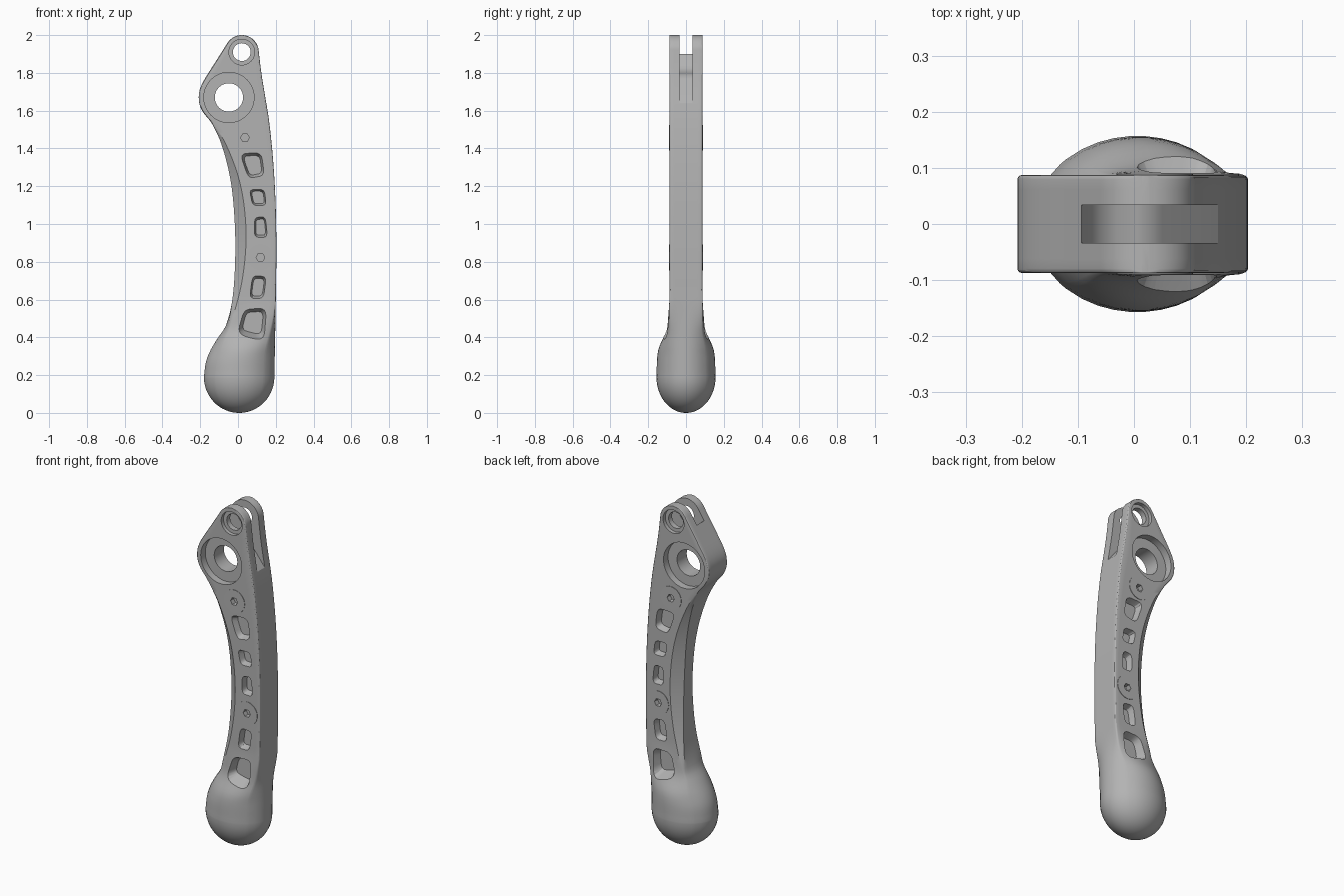
import bpy, bmesh, math
from mathutils import Vector

if "Cube" in bpy.data.objects:
    bpy.data.objects.remove(bpy.data.objects["Cube"], do_unlink=True)

metal = bpy.data.materials.new("satin_grey")
metal.use_nodes = True
GREY = (0.45, 0.45, 0.45, 1)
metal.diffuse_color = GREY
metal.node_tree.nodes["Principled BSDF"].inputs["Base Color"].default_value = GREY

HALF = 0.0875                       # half thickness of the flat arm
PIVOT, PIVOT_R = (0.02, 1.91), 0.09
BOSS = (-0.048, 1.67)
BALL_X, BALL_R = 0.006, 0.187

# Edge curves as (height, value)
LEFT = [(.19, -.181), (.27, -.17), (.33, -.147), (.4, -.105), (.46, -.065), (.6, -.03),
        (.81, -.015), (1.02, -.018), (1.235, -.04), (1.42, -.087), (1.535, -.14), (1.59, -.184),
        (1.63, -.203), (1.67, -.208), (1.71, -.203), (1.758, -.182), (1.86, -.118), (1.96, -.055)]
RIGHT = [(.19, .193), (.35, .196), (.6, .2), (.92, .203), (1.235, .193), (1.526, .167),
         (1.79, .125), (1.92, .109)]
THICK = [(.19, .157), (.33, .148), (.43, .108), (.52, .094), (.62, HALF), (2.0, HALF)]


def curve(pts, z):
    """Smooth interpolation through (height, value) points."""
    z = min(max(z, pts[0][0]), pts[-1][0])
    n = len(pts) - 1
    i = next(k for k in range(n) if z <= pts[k + 1][0])

    def slope(k):
        a, b = pts[max(k - 1, 0)], pts[min(k + 1, n)]
        return (b[1] - a[1]) / (b[0] - a[0])
    (z0, v0), (z1, v1) = pts[i], pts[i + 1]
    d = z1 - z0
    t = (z - z0) / d
    return (v0 * (1 + 2 * t) * (1 - t) ** 2 + v1 * t * t * (3 - 2 * t)
            + d * (slope(i) * t * (1 - t) ** 2 + slope(i + 1) * t * t * (t - 1)))


def section(z):
    """Closed cross-section: ellipse in the ball, rounded box along the arm."""
    left, right, h = curve(LEFT, z), curve(RIGHT, z), curve(THICK, z)
    if z < LEFT[0][0]:
        s = math.sqrt(max(1 - ((.19 - z) / .19) ** 2, 0))
        left, right, h = BALL_X - BALL_R * s, BALL_X + BALL_R * s, .157 * s
    top = math.sqrt(max(PIVOT_R ** 2 - (z - PIVOT[1]) ** 2, 0)) if z > PIVOT[1] else 0
    if z > 1.96:
        left = PIVOT[0] - max(top, .006)
    if z > 1.92:
        right = PIVOT[0] + max(top, .006)
    mid, half = (left + right) / 2, (right - left) / 2
    # small edge rounding, plus the long crescent chamfer on the inner edge
    b = min(.008, half * .3, h * .3)
    u = min(max((z - .45) / 1.08, 0), 1)
    scoop = math.sin(math.pi * u)
    corners = [(1, -1, b, b), (1, 1, b, b),
               (-1, 1, b + .05 * scoop, b + .04 * scoop), (-1, -1, b + .05 * scoop, b + .04 * scoop)]
    ring = []
    for i, (sx, sy, bx, by) in enumerate(corners):
        arc = []
        for k in range(4):
            a = math.radians(30 * k)
            c, s = (math.cos(a), math.sin(a)) if sx * sy > 0 else (math.sin(a), math.cos(a))
            flat = (k / 3, 1 - k / 3) if sx * sy < 0 else (1 - k / 3, k / 3)
            m = min(scoop * 3, 1) if sx < 0 else 0
            c, s = c + (flat[0] - c) * m, s + (flat[1] - s) * m
            arc.append(Vector((sx * (half - bx + bx * c), sy * (h - by + by * s))))
        ring.append(arc)
    pts = []
    for i, arc in enumerate(ring):
        pts += arc
        nxt = ring[(i + 1) % 4][0]
        pts += [arc[-1].lerp(nxt, k / 9) for k in range(1, 9)]
    w = min(max((.6 - z) / .3, 0), 1)
    w = w * w * (3 - 2 * w)
    out = []
    for p in pts:
        x, y = p.x / half, p.y / h
        ex, ey = x * math.sqrt(1 - y * y / 2), y * math.sqrt(1 - x * x / 2)
        out.append((mid + half * (x + (ex - x) * w), h * (y + (ey - y) * w), z))
    return out


def loft(bm, rings):
    """Skin a list of closed rings and cap both ends."""
    vs = [[bm.verts.new(p) for p in r] for r in rings]
    n = len(vs[0])
    for a, b in zip(vs, vs[1:]):
        for i in range(n):
            bm.faces.new((a[i], a[(i + 1) % n], b[(i + 1) % n], b[i]))
    bm.faces.new(vs[0][::-1])
    bm.faces.new(vs[-1])


def make(name, bm):
    bmesh.ops.recalc_face_normals(bm, faces=bm.faces)
    me = bpy.data.meshes.new(name)
    bm.to_mesh(me)
    bm.free()
    ob = bpy.data.objects.new(name, me)
    bpy.context.collection.objects.link(ob)
    me.materials.append(metal)
    return ob


def select(ob):
    bpy.ops.object.select_all(action='DESELECT')
    ob.select_set(True)
    bpy.context.view_layer.objects.active = ob


def cylinder(bm, centre, r, y0, y1, n=48):
    loft(bm, [[(centre[0] + r * math.cos(math.tau * i / n), y,
                centre[1] + r * math.sin(math.tau * i / n)) for i in range(n)] for y in (y0, y1)])


def rounded(quad, f=.3):
    """Round the corners of a four-sided outline."""
    pts = []
    for i, c in enumerate(quad):
        c, a, b = Vector(c), Vector(quad[i - 1]), Vector(quad[(i + 1) % 4])
        p, q = c.lerp(a, f), c.lerp(b, f)
        pts += [p.lerp(c, t).lerp(c.lerp(q, t), t) for t in (0, .25, .5, .75, 1)]
    return pts


# Lever body
heights = [.19 * (1 - math.cos(math.radians(a))) for a in range(4, 90, 6)]
heights += [.19 + 1.73 * i / 84 for i in range(85)]
heights += [1.92 + .08 * math.sin(math.radians(a)) for a in range(6, 91, 6)]
bm = bmesh.new()
loft(bm, [section(z) for z in heights])
body = make("lever_body", bm)

# Through holes, screw seats and tapered pockets
POCKETS = [[(.01, 1.373), (.124, 1.378), (.14, 1.257), (.056, 1.24)],
           [(.06, 1.183), (.14, 1.183), (.15, 1.098), (.077, 1.098)],
           [(.087, 1.034), (.145, 1.04), (.156, .929), (.087, .929)],
           [(.077, .727), (.15, .722), (.135, .606), (.061, .606)],
           [(.034, .548), (.15, .553), (.135, .394), (.003, .426)]]
SCREWS = [(.037, 1.457), (.119, .823)]
holes = bmesh.new()
cylinder(holes, PIVOT, .047, -.3, .3)
cylinder(holes, BOSS, .075, -.3, .3)
bores = bmesh.new()
for side in (-1, 1):
    cylinder(bores, PIVOT, .068, side * .066, side * .3)
    cylinder(bores, BOSS, .133, side * .045, side * .3)
    for s in SCREWS:
        cylinder(holes, s, .04, side * .06, side * .3)
    for quad in POCKETS:
        outline = rounded(quad)
        mid = sum(outline, Vector((0, 0))) / len(outline)
        loft(holes, [[(mid.x + (p.x - mid.x) * k, side * y, mid.y + (p.y - mid.y) * k)
                      for p in outline] for y, k in ((.05, .78), (.14, 1.3))])

# Fork slot at the top
slot = bmesh.new()
floor = [(-.16, 2.1), (-.092, 1.895), (-.08, 1.855), (-.06, 1.825), (-.03, 1.805), (.005, 1.797),
         (.03, 1.788), (.05, 1.768), (.158, 1.63), (.3, 1.45), (.3, 2.1)]
loft(slot, [[(x, y, z) for x, z in floor] for y in (-.034, .034)])

for name, cut in (("hole_cutter", holes), ("bore_cutter", bores), ("slot_cutter", slot)):
    cutter = make(name, cut)
    cutter.hide_render = True
    select(body)
    mod = body.modifiers.new(name, 'BOOLEAN')
    mod.operation, mod.solver, mod.object = 'DIFFERENCE', 'EXACT', cutter
    bpy.ops.object.modifier_apply(modifier=mod.name)
    bpy.data.objects.remove(cutter, do_unlink=True)
select(body)
bpy.ops.object.shade_smooth_by_angle(angle=math.radians(28))

# Flush socket screws on both faces
for label, (cx, cz) in zip(("upper", "lower"), SCREWS):
    for side, face in ((-1, "front"), (1, "back")):
        bm = bmesh.new()
        n, rings = 48, []
        for inner, y in ((1, .06), (1, .0895), (0, .0895), (0, .07)):
            ring = []
            for i in range(n):
                a = math.tau * i / n
                hexa = .02 / math.cos(a % (math.pi / 3) - math.pi / 6)
                r = hexa if inner else .068
                ring.append(bm.verts.new((cx + r * math.cos(a), side * y, cz + r * math.sin(a))))
            rings.append(ring)
        for a, b in zip(rings, rings[1:] + rings[:1]):
            for i in range(n):
                bm.faces.new((a[i], a[(i + 1) % n], b[(i + 1) % n], b[i]))
        select(make(f"{label}_{face}_screw", bm))
        bpy.ops.object.shade_smooth_by_angle(angle=math.radians(28))
